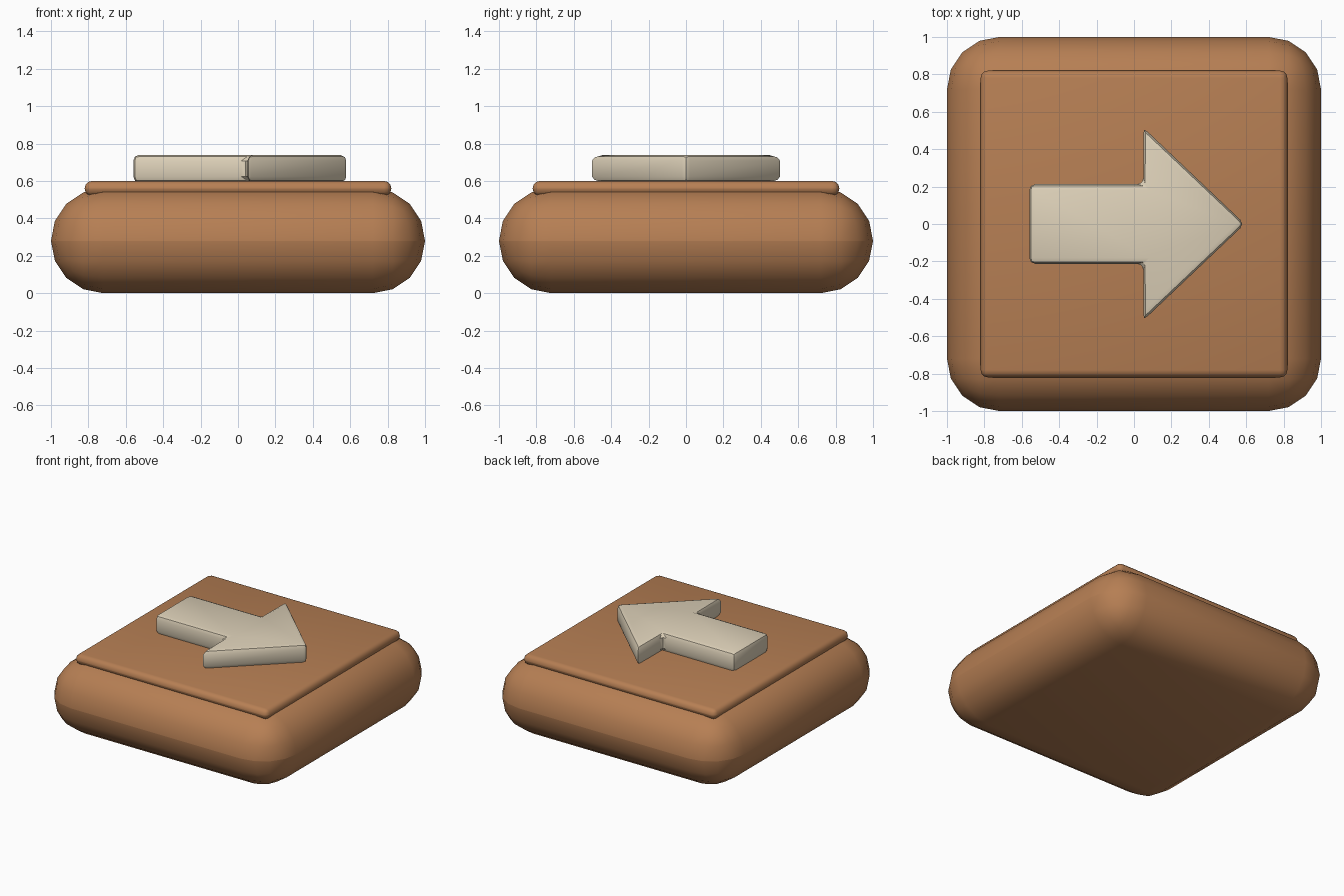
import bpy, bmesh, math

if "Cube" in bpy.data.objects:
    bpy.data.objects.remove(bpy.data.objects["Cube"])


def material(name, rgb):
    m = bpy.data.materials.new(name)
    m.diffuse_color = (*rgb, 1)
    m.use_nodes = True
    m.node_tree.nodes["Principled BSDF"].inputs["Base Color"].default_value = m.diffuse_color
    return m


def prism(name, outline, z0, z1, bevel, segments, mat):
    """Extrude an outline from z0 to z1 and round every edge."""
    bm = bmesh.new()
    face = bm.faces.new([bm.verts.new((x, y, z0)) for x, y in outline])
    out = bmesh.ops.extrude_face_region(bm, geom=[face])
    for v in out["geom"]:
        if isinstance(v, bmesh.types.BMVert):
            v.co.z = z1
    if not face.is_valid or len(bm.faces) < len(outline) + 2:
        bm.faces.new([v for v in bm.verts if abs(v.co.z - z0) < 1e-6])
    bmesh.ops.recalc_face_normals(bm, faces=bm.faces)
    mesh = bpy.data.meshes.new(name)
    bm.to_mesh(mesh)
    bm.free()
    obj = bpy.data.objects.new(name, mesh)
    bpy.context.collection.objects.link(obj)
    mesh.materials.append(mat)
    mod = obj.modifiers.new("rounding", "BEVEL")
    mod.width = bevel
    mod.segments = segments
    mod.limit_method = "NONE"
    bpy.ops.object.select_all(action="DESELECT")
    obj.select_set(True)
    bpy.context.view_layer.objects.active = obj
    bpy.ops.object.modifier_apply(modifier=mod.name)
    bpy.ops.object.shade_smooth_by_angle(angle=math.radians(30))
    return obj


def square(h):
    return [(-h, -h), (h, -h), (h, h), (-h, h)]


brown = material("warm brown", (0.47, 0.212, 0.088))
cream = material("pale cream", (0.73, 0.64, 0.485))

# pillow-shaped base
prism("base", square(1.0), 0.0, 0.56, 0.2795, 4, brown)

# raised top plate
prism("top_plate", square(0.82), 0.52, 0.60, 0.039, 3, brown)

# arrow pointing to +x, mirrored about y = 0
half = [(-0.56, -0.213), (0.05, -0.213), (0.05, -0.515)]
arrow = half + [(0.592, 0.0)] + [(x, -y) for x, y in reversed(half)]
prism("arrow", arrow, 0.592, 0.74, 0.032, 2, cream)
